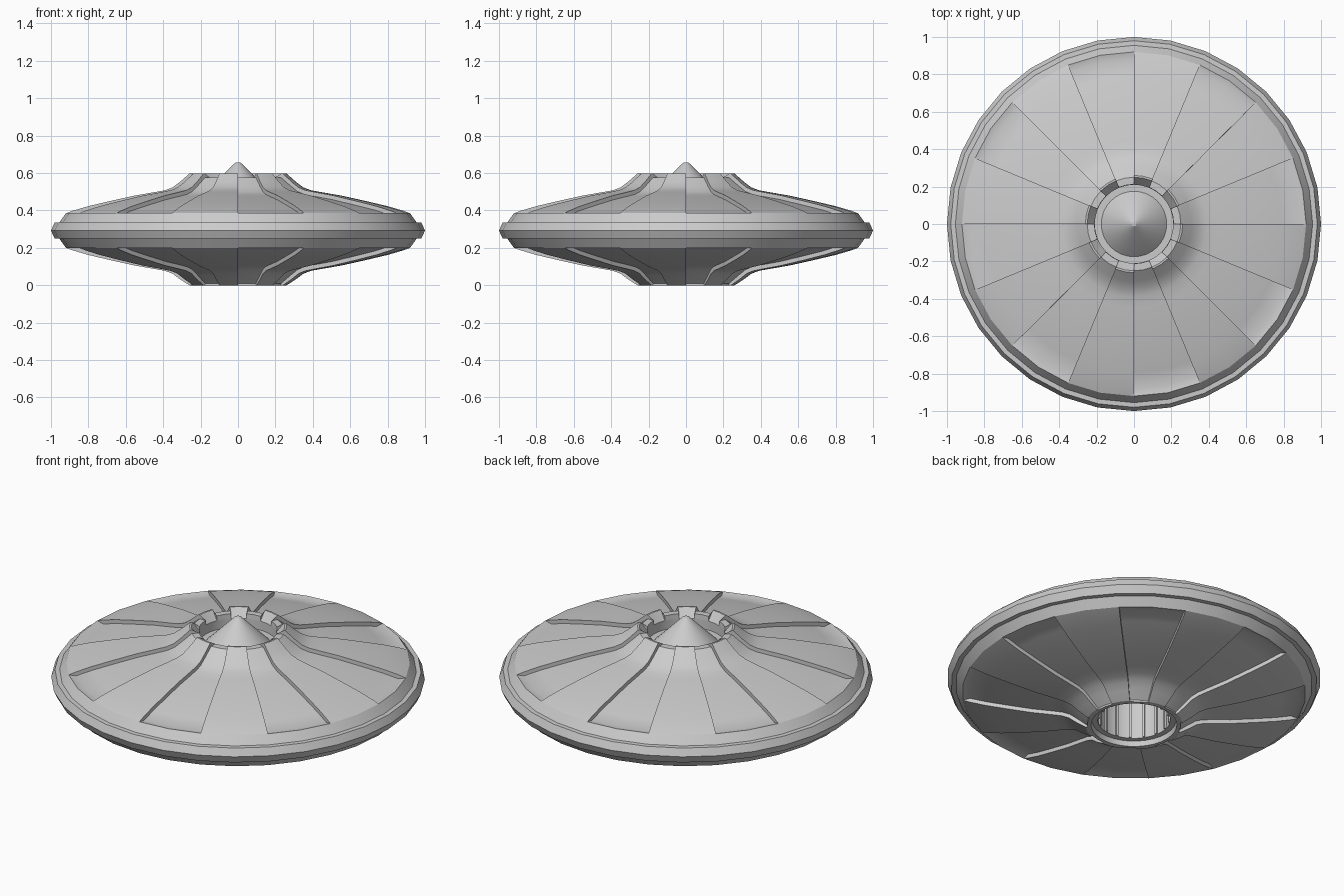
import bpy, bmesh, math
from mathutils import Matrix

SECTORS = 16          # alternating raised and sunken panels
STEPS = 2             # facets in each panel
MID = 0.2925          # height of the rim's widest edge

cube = bpy.data.objects.get("Cube")
if cube:
    bpy.data.objects.remove(cube, do_unlink=True)

grey = bpy.data.materials.new("hull_grey")
grey.use_nodes = True
colour = (0.6, 0.6, 0.6, 1)
grey.diffuse_color = colour
grey.node_tree.nodes["Principled BSDF"].inputs["Base Color"].default_value = colour


def finish(bm, name, angle=32):
    bmesh.ops.remove_doubles(bm, verts=bm.verts, dist=0.0003)
    mesh = bpy.data.meshes.new(name)
    bm.to_mesh(mesh)
    bm.free()
    mesh.materials.append(grey)
    obj = bpy.data.objects.new(name, mesh)
    bpy.context.collection.objects.link(obj)
    bpy.ops.object.select_all(action='DESELECT')
    obj.select_set(True)
    bpy.context.view_layer.objects.active = obj
    bpy.ops.object.shade_smooth_by_angle(angle=math.radians(angle))
    return obj


def face(bm, points):
    unique = []
    for p in points:
        if all(math.dist(p, q) > 0.0005 for q in unique):
            unique.append(p)
    if len(unique) > 2:
        bm.faces.new([bm.verts.new(p) for p in unique])


def at(point, angle):
    r, z = point
    return (r * math.cos(angle), r * math.sin(angle), z)


def lathe(name, raised, sunken=None):
    """Turn a profile; every second sector follows the sunken profile."""
    sunken = sunken or raised
    bm = bmesh.new()
    width = math.tau / SECTORS
    for i in range(SECTORS):
        profile = raised if i % 2 else sunken
        for s in range(STEPS):
            a, b = (width * (i + t / STEPS) for t in (s, s + 1))
            for p, q in zip(profile, profile[1:]):
                face(bm, [at(p, a), at(p, b), at(q, b), at(q, a)])
        # step between neighbouring panels
        for j in range(len(raised) - 1):
            wall = [at(p, width * i) for p in
                    (raised[j], raised[j + 1], sunken[j + 1], sunken[j])]
            face(bm, wall if i % 2 else wall[::-1])
    return finish(bm, name)


def mirrored(profile):
    return [(r, max(0, 2 * MID - z)) for r, z in reversed(profile)]


# Curved panels, from the rim inwards
edge = (0.92, 0.385)
curve = [(0.885, 0.398), (0.80, 0.423), (0.685, 0.450), (0.55, 0.480),
         (0.45, 0.497), (0.39, 0.508), (0.35, 0.523), (0.31, 0.553)]
low_curve = [(r - 0.005, z - 0.022) for r, z in curve]
raised = [edge] + curve + [(0.26, 0.597)]
sunken = [edge] + low_curve + [(0.25, 0.575)]

# Upper panels end in a notched lip around the crater
lathe("upper_panels", raised + [(0.25, 0.597), (0.21, 0.548)],
      sunken + [(0.212, 0.575), (0.21, 0.548)])

# Lower panels start from a flat ring
lathe("lower_panels", [(0.23, 0.0), (0.25, 0.0)] + mirrored(raised),
      [(0.23, 0.0), (0.25, 0.0)] + mirrored(sunken))

# Stepped rim
half_rim = [(1.0, MID), (0.98, 0.335), (0.955, 0.336), edge]
lathe("rim", mirrored(half_rim)[:-1] + half_rim)

# Crater with a central cone
lathe("crater", [(0.21, 0.548), (0.21, 0.495), (0.175, 0.495)])
lathe("central_cone", [(0.175, 0.495), (0.02, 0.65), (0.012, 0.655), (0, 0.655)])

# Hollow well underneath, lined with thin ribs
lathe("lower_well", [(0, 0.3), (0.195, 0.3), (0.195, 0.03),
                     (0.225, 0.03), (0.23, 0.0)])
bm = bmesh.new()
for i in range(SECTORS):
    place = (Matrix.Rotation(math.tau * (i + 0.5) / SECTORS, 4, 'Z')
             @ Matrix.Translation((0.19, 0, 0.165))
             @ Matrix.Diagonal((0.012, 0.012, 0.27, 1)))
    bmesh.ops.create_cube(bm, size=1, matrix=place)
finish(bm, "well_ribs")
